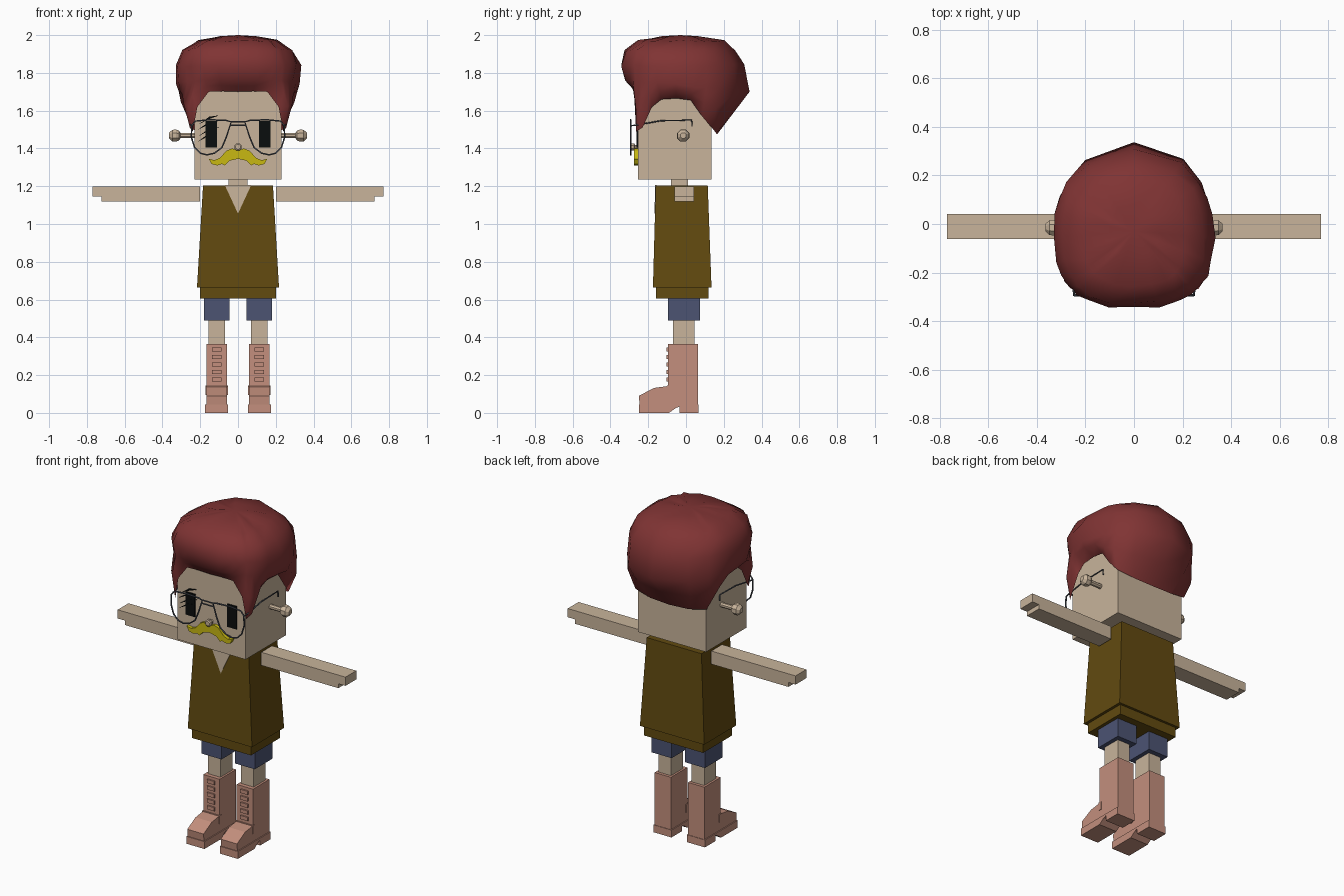
import bpy, bmesh, math, random
from mathutils import Vector, Matrix

random.seed(4)
cube = bpy.data.objects.get("Cube")
if cube:
    bpy.data.objects.remove(cube, do_unlink=True)


def material(name, r, g, b):
    m = bpy.data.materials.new(name)
    m.use_nodes = True
    m.diffuse_color = (r, g, b, 1)
    bsdf = next(n for n in m.node_tree.nodes if n.type == 'BSDF_PRINCIPLED')
    bsdf.inputs["Base Color"].default_value = (r, g, b, 1)
    bsdf.inputs["Roughness"].default_value = 0.8
    return m


SKIN = material("skin", 0.58, 0.456, 0.328)
SHIRT = material("olive_brown", 0.122, 0.069, 0.005)
DENIM = material("denim_blue", 0.072, 0.087, 0.171)
LEATHER = material("pink_leather", 0.546, 0.275, 0.205)
HAIR = material("dark_red", 0.216, 0.034, 0.034)
YELLOW = material("yellow", 0.578, 0.485, 0.006)
BLACK = material("black", 0.003, 0.004, 0.004)
METAL = material("grey_metal", 0.07, 0.08, 0.1)


def finish(name, bm, mat, smooth=False):
    bmesh.ops.recalc_face_normals(bm, faces=bm.faces)
    me = bpy.data.meshes.new(name)
    bm.to_mesh(me)
    bm.free()
    me.materials.append(mat)
    ob = bpy.data.objects.new(name, me)
    bpy.context.collection.objects.link(ob)
    for p in me.polygons:
        p.use_smooth = smooth
    return ob


def skin_rings(bm, rings, cap_start=True, cap_end=True):
    """Bridge closed rings of points with quads."""
    rows = [[bm.verts.new(p) for p in ring] for ring in rings]
    n = len(rows[0])
    for a, b in zip(rows, rows[1:]):
        for i in range(n):
            j = (i + 1) % n
            bm.faces.new((a[i], a[j], b[j], b[i]))
    if cap_start:
        bm.faces.new(rows[0])
    if cap_end:
        bm.faces.new(rows[-1])
    return rows


def rect(x0, x1, y0, y1, z):
    return [(x0, y0, z), (x1, y0, z), (x1, y1, z), (x0, y1, z)]


def block(name, mat, x, y, z, top_x=None, top_y=None):
    bm = bmesh.new()
    skin_rings(bm, [rect(*x, *y, z[0]), rect(*(top_x or x), *(top_y or y), z[1])])
    return finish(name, bm, mat)


def plate(name, mat, outline, y0, y1):
    """Front-facing outline in x and z, extruded along y."""
    bm = bmesh.new()
    skin_rings(bm, [[(x, y, z) for x, z in outline] for y in (y0, y1)])
    return finish(name, bm, mat)


def side_prism(name, mat, outline, x0, x1):
    """Side-facing outline in y and z, extruded along x."""
    bm = bmesh.new()
    skin_rings(bm, [[(x, y, z) for y, z in outline] for x in (x0, x1)])
    return finish(name, bm, mat)


def wire(name, mat, points, radius, closed=False):
    cu = bpy.data.curves.new(name, 'CURVE')
    cu.dimensions = '3D'
    cu.bevel_depth = radius
    cu.bevel_resolution = 1
    sp = cu.splines.new('POLY')
    sp.points.add(len(points) - 1)
    for q, p in zip(sp.points, points):
        q.co = (*p, 1)
    sp.use_cyclic_u = closed
    cu.materials.append(mat)
    ob = bpy.data.objects.new(name, cu)
    bpy.context.collection.objects.link(ob)
    bpy.ops.object.select_all(action='DESELECT')
    ob.select_set(True)
    bpy.context.view_layer.objects.active = ob
    bpy.ops.object.convert(target='MESH')


def knob(name, mat, start, direction, profile, sides=8):
    """Turned shape: profile of (distance, radius) along a direction."""
    rot = Vector((0, 0, 1)).rotation_difference(Vector(direction)).to_matrix()
    rings = []
    for d, r in profile:
        ring = []
        for i in range(sides):
            a = 2 * math.pi * (i + 0.5) / sides
            ring.append(Vector(start) + rot @ Vector((r * math.cos(a), r * math.sin(a), d)))
        rings.append(ring)
    bm = bmesh.new()
    skin_rings(bm, rings)
    return finish(name, bm, mat)


# Head, neck and torso
block("head", SKIN, (-0.23, 0.23), (-0.255, 0.135), (1.235, 1.8))
block("neck", SKIN, (-0.05, 0.05), (-0.08, 0.01), (1.15, 1.24))
block("shirt", SHIRT, (-0.217, 0.217), (-0.175, 0.135), (0.665, 1.205),
      (-0.185, 0.185), (-0.16, 0.115))
block("shirt_hem", SHIRT, (-0.2, 0.2), (-0.16, 0.12), (0.605, 0.67))
collar = plate("v_neck", SKIN, [(-0.07, 1.206), (0, 1.055), (0.07, 1.206)], -0.003, 0.003)
for v in collar.data.vertices:
    v.co.y += -0.16 - 0.015 * (1.205 - v.co.z) / 0.54

# Limbs, ears, eyes and spectacles on both sides
BOOT = [(-0.245, 0.04), (-0.25, 0.09), (-0.17, 0.132), (-0.095, 0.142), (-0.095, 0.365),
        (0.063, 0.365), (0.063, 0.04)]
SOLE = [(-0.25, 0), (-0.25, 0.045), (0.066, 0.045), (0.066, 0), (-0.035, 0),
        (-0.035, 0.033), (-0.055, 0.025), (-0.09, 0)]
ARM = [(0.2, 1.118), (0.2, 1.198), (0.77, 1.198), (0.77, 1.145), (0.722, 1.145), (0.722, 1.118)]
LENS = [(0.036, 1.54), (0.06, 1.548), (0.15, 1.552), (0.225, 1.545), (0.245, 1.52),
        (0.247, 1.46), (0.23, 1.405), (0.2, 1.375), (0.165, 1.366), (0.125, 1.375),
        (0.085, 1.405), (0.062, 1.46)]
for side, s in (("left", 1), ("right", -1)):
    def span(a, b):
        return (min(s * a, s * b), max(s * a, s * b))

    plate(side + "_arm", SKIN, [(s * x, z) for x, z in ARM], -0.062, 0.042)
    block(side + "_short_leg", DENIM, span(0.045, 0.18), (-0.095, 0.075), (0.49, 0.62))
    block(side + "_leg", SKIN, span(0.07, 0.155), (-0.07, 0.045), (0.34, 0.5))
    side_prism(side + "_boot", LEATHER, BOOT, *span(0.058, 0.168))
    side_prism(side + "_sole", LEATHER, SOLE, *span(0.052, 0.174))
    block(side + "_toe_strap", LEATHER, span(0.054, 0.172), (-0.1, -0.08), (0.095, 0.145))
    for i in range(5):
        z = 0.165 + 0.04 * i
        block(f"{side}_lace_{i + 1}", LEATHER, span(0.088, 0.138), (-0.104, -0.09), (z, z + 0.022))
    knob(side + "_ear", SKIN, (s * 0.22, -0.015, 1.468), (s, 0, 0),
         [(0, 0.015), (0.085, 0.015), (0.092, 0.028), (0.108, 0.035), (0.128, 0.033),
          (0.145, 0.016)])
    block(side + "_eye", BLACK, span(0.11, 0.172), (-0.261, -0.254), (1.405, 1.545))
    wire(side + "_lens_rim", METAL, [(s * x, -0.293, z) for x, z in LENS], 0.0045, True)
    wire(side + "_temple", METAL, [(s * 0.245, -0.293, 1.52), (s * 0.25, -0.27, 1.523),
                                   (s * 0.25, -0.13, 1.547), (s * 0.25, 0.03, 1.55),
                                   (s * 0.25, 0.032, 1.515)], 0.004)
for z, w in ((1.542, 0.04), (1.522, 0.043)):
    wire("bridge", METAL, [(-w, -0.293, z), (w, -0.293, z)], 0.004)

# Slanted strokes over one eye
for i in range(4):
    x, z = -0.215 + 0.008 * (i % 2), 1.435 + 0.031 * i
    plate(f"eye_stroke_{i + 1}", BLACK,
          [(x, z), (x + 0.05, z + 0.026), (x + 0.11, z + 0.048), (x + 0.055, z + 0.04)],
          -0.263, -0.256)

# Nose and moustache
knob("nose", SKIN, (0, -0.25, 1.408), (0, -1, 0),
     [(0, 0.012), (0.02, 0.012), (0.025, 0.021), (0.04, 0.021), (0.045, 0.014)])
TASH = [(0, 1.388), (0.03, 1.4), (0.062, 1.388), (0.095, 1.35), (0.125, 1.338), (0.155, 1.345),
        (0.14, 1.318), (0.11, 1.31), (0.085, 1.318), (0.07, 1.31), (0.045, 1.335), (0, 1.345)]
plate("moustache", YELLOW, TASH + [(-x, z) for x, z in reversed(TASH[1:-1])], -0.275, -0.253)

# Hair: hairline with sideburns, swept up through swelling rings to a crown
HAIRLINE = [(0, -0.268, 1.7), (0.08, -0.268, 1.703), (0.155, -0.268, 1.7), (0.215, -0.268, 1.62),
            (0.24, -0.264, 1.49), (0.255, -0.23, 1.51), (0.25, -0.18, 1.62), (0.25, -0.13, 1.66),
            (0.25, -0.05, 1.665), (0.25, 0.025, 1.655), (0.25, 0.085, 1.57), (0.24, 0.145, 1.5),
            (0.13, 0.16, 1.48), (0, 0.165, 1.475)]
rim = [Vector(p) for p in HAIRLINE]
rim += [Vector((-x, y, z)) for x, y, z in reversed(HAIRLINE[1:-1])]
CENTRE_Y = -0.03
# height, front, back and side reach
LEVELS = [(1.735, 0.295, 0.365, 0.322), (1.84, 0.312, 0.335, 0.332),
          (1.92, 0.298, 0.295, 0.29), (1.97, 0.225, 0.23, 0.21), (1.99, 0.1, 0.11, 0.1)]


def hair_ring(z, front, back, reach):
    ring = []
    for p in rim:
        dx, dy = p.x, p.y - CENTRE_Y
        n = 2.7 if dy < 0 else 2.1
        size = (abs(dx / reach) ** n + abs(dy / (front if dy < 0 else back)) ** n) ** (1 / n)
        k = (1 + random.uniform(-0.02, 0.02)) / size
        ring.append(Vector((dx * k, CENTRE_Y + dy * k,
                            z - 0.1 * dy * k * (z < 1.8) + random.uniform(-0.006, 0.006))))
    return ring


levels = [hair_ring(*lv) for lv in LEVELS]
middle = [a.lerp(b, 0.5) + Vector((0.1 * a.x * (a.z < 1.68), 0, 0)) for a, b in zip(rim, levels[0])]
bm = bmesh.new()
rows = skin_rings(bm, [rim, middle] + levels, cap_start=False, cap_end=False)
crown = bm.verts.new((0, CENTRE_Y, 2.0))
top = rows[-1]
for i in range(len(top)):
    bm.faces.new((top[i], top[(i + 1) % len(top)], crown))
finish("hair", bm, HAIR, smooth=True)
